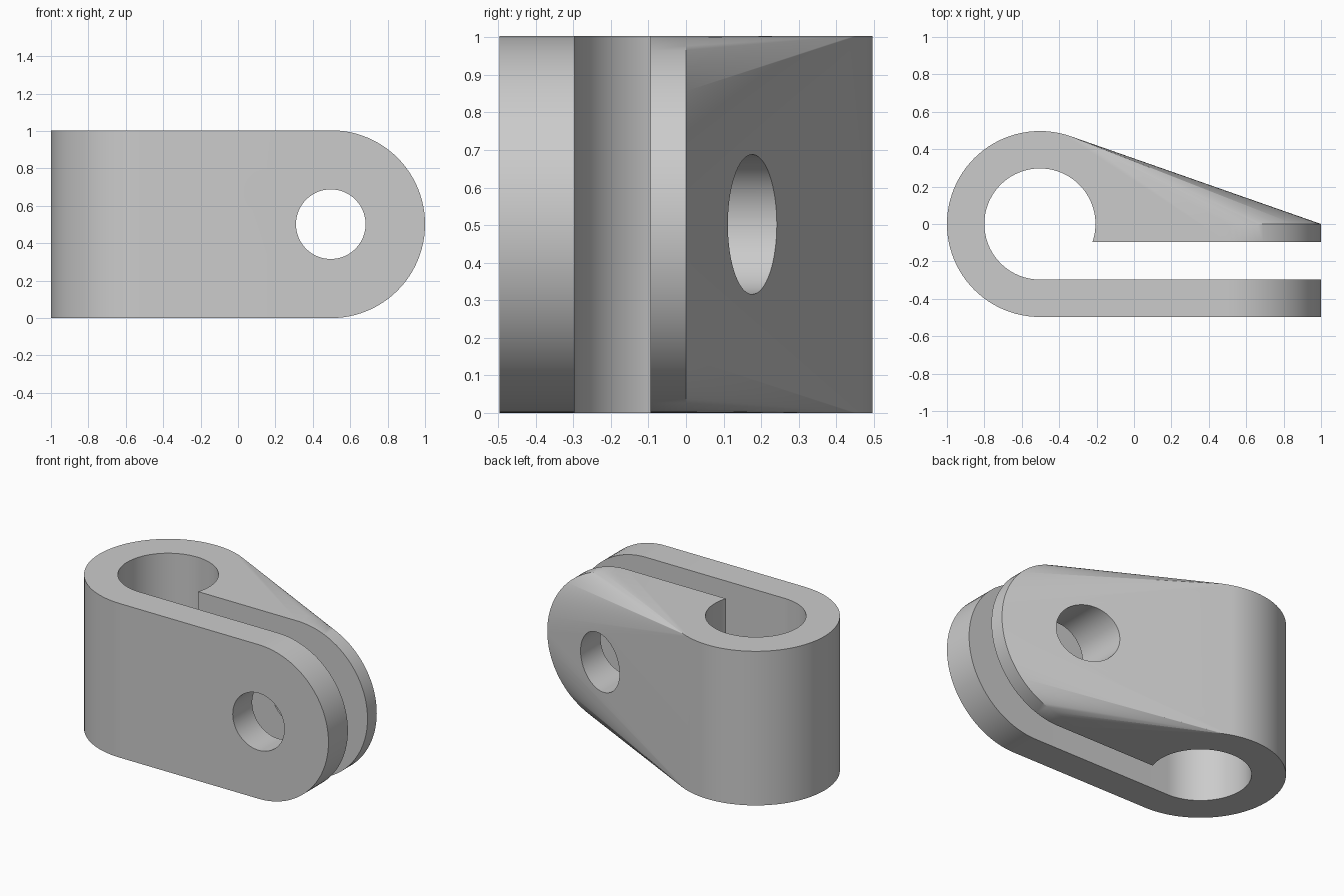
import bpy, bmesh, math

cube = bpy.data.objects.get("Cube")
if cube:
    bpy.data.objects.remove(cube, do_unlink=True)

HEIGHT = 1.004
MID = HEIGHT / 2
BARREL_X, BARREL_R, BORE_R = -0.503, 0.497, 0.297
EYE_X, EYE_R, HOLE_R = 0.498, MID, 0.186
SLOT_TOP = -0.095
SEGMENTS = 96


def circle(cx, cy, r, start=0.0, sweep=math.tau, n=SEGMENTS, closed=True):
    steps = n if closed else n + 1
    return [(cx + r * math.cos(start + sweep * i / n),
             cy + r * math.sin(start + sweep * i / n)) for i in range(steps)]


def add_object(name, bm):
    bmesh.ops.recalc_face_normals(bm, faces=bm.faces)
    mesh = bpy.data.meshes.new(name)
    bm.to_mesh(mesh)
    bm.free()
    obj = bpy.data.objects.new(name, mesh)
    bpy.context.collection.objects.link(obj)
    return obj


def prism(name, start, end):
    """Solid between two matching outlines."""
    bm = bmesh.new()
    a = [bm.verts.new(p) for p in start]
    b = [bm.verts.new(p) for p in end]
    bm.faces.new(a)
    bm.faces.new(b[::-1])
    for i in range(len(a)):
        j = (i + 1) % len(a)
        bm.faces.new((a[i], b[i], b[j], a[j]))
    return add_object(name, bm)


# Clamp body: upright barrel blended into a flat round eye
bm = bmesh.new()
for x, y in circle(BARREL_X, 0, BARREL_R):
    for z in (0, HEIGHT):
        bm.verts.new((x, y, z))
for x, z in circle(EYE_X, MID, EYE_R):
    for y in (-BARREL_R, 0):
        bm.verts.new((x, y, z))
hull = bmesh.ops.convex_hull(bm, input=bm.verts[:])
spare = {v for v in hull["geom_interior"] + hull["geom_unused"]
         if isinstance(v, bmesh.types.BMVert)}
bmesh.ops.delete(bm, geom=list(spare), context="VERTS")
bmesh.ops.dissolve_limit(bm, angle_limit=math.radians(0.1),
                         verts=bm.verts[:], edges=bm.edges[:])
body = add_object("clamp_body", bm)

# Keyhole cutter: round bore running into the slot between the arms
first = math.asin(SLOT_TOP / BORE_R)
keyhole = circle(BARREL_X, 0, BORE_R, first, 1.5 * math.pi - first, closed=False)
keyhole += [(1.2, -BORE_R), (1.2, SLOT_TOP)]
bore = prism("bore_cutter", [(x, y, -0.2) for x, y in keyhole],
             [(x, y, HEIGHT + 0.2) for x, y in keyhole])

# Bolt hole cutter through both arms
ring = circle(EYE_X - 0.002, MID, HOLE_R)
bolt = prism("bolt_hole_cutter", [(x, -1, z) for x, z in ring],
             [(x, 1, z) for x, z in ring])

bpy.ops.object.select_all(action="DESELECT")
bpy.context.view_layer.objects.active = body
body.select_set(True)
for cutter in (bore, bolt):
    cutter.hide_render = True
    mod = body.modifiers.new(cutter.name, "BOOLEAN")
    mod.operation = "DIFFERENCE"
    mod.solver = "EXACT"
    mod.object = cutter
    bpy.ops.object.modifier_apply(modifier=mod.name)
    bpy.data.objects.remove(cutter, do_unlink=True)

# Single grey finish
grey = bpy.data.materials.new("light_grey")
grey.use_nodes = True
colour = (0.6, 0.6, 0.6, 1)
grey.diffuse_color = colour
grey.node_tree.nodes["Principled BSDF"].inputs["Base Color"].default_value = colour
body.data.materials.clear()
body.data.materials.append(grey)
bpy.ops.object.shade_smooth_by_angle(angle=math.radians(30))
